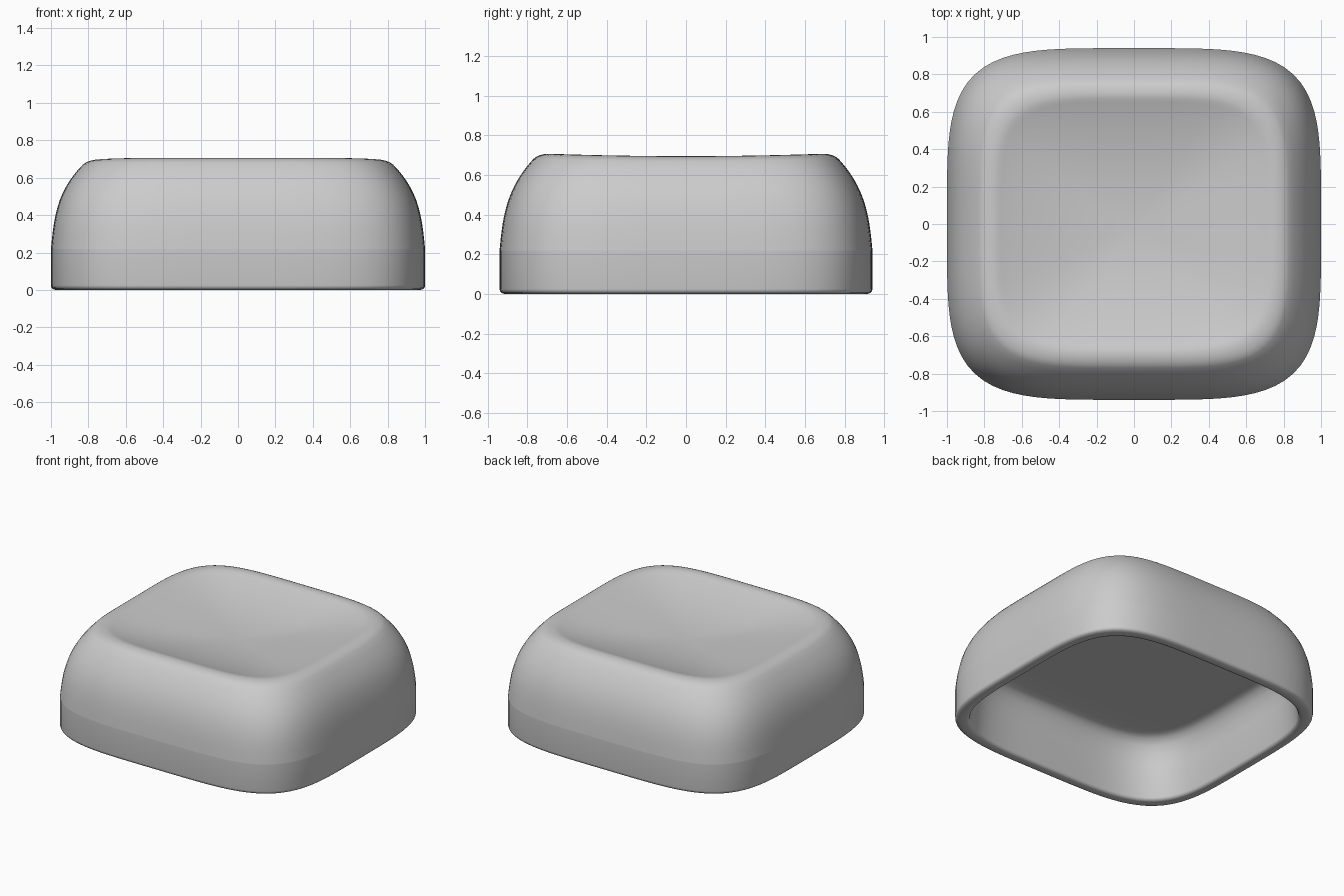
import bpy
import bmesh
import math

cube = bpy.data.objects.get("Cube")
if cube:
    bpy.data.objects.remove(cube)

SEGMENTS = 128
SQUARENESS = 4.3
NARROWER = 0.06      # depth half-size is this much less than the width half-size
BAND = 0.22          # height of the straight lower band
SHOULDER = 0.68      # height where the walls roll into the rim

# Profile of (half width, height), from the inner ceiling out and up to the dish
profile = [(0.3, 0.43), (0.6, 0.43), (0.77, 0.43), (0.81, 0.425), (0.84, 0.41),
           (0.865, 0.375), (0.885, 0.32), (0.9, 0.25), (0.92, 0.02), (0.926, 0.006),
           (0.94, 0), (0.975, 0), (0.99, 0.005), (0.998, 0.014), (1, 0.025)]

# Outer wall: straight band, then a curve leaning inwards
STEPS = 14
band_ring = len(profile)
for i in range(STEPS + 1):
    t = i / STEPS
    profile.append((1 - 0.17 * (0.25 * t + 0.75 * t ** 3), BAND + (SHOULDER - BAND) * t))

# Rounded rim
profile += [(0.815, 0.691), (0.798, 0.699), (0.775, 0.705), (0.75, 0.707),
            (0.73, 0.704), (0.71, 0.698)]

# Shallow bowl in the top
for i in range(14, 0, -1):
    r = 0.68 * i / 14
    profile.append((r, 0.6 + 0.1 * (r / 0.72) ** 2))


def ring(bm, half, height):
    """One rounded-square loop of vertices."""
    depth = half - NARROWER * min(1, half / 0.7)
    verts = []
    for k in range(SEGMENTS):
        a = 2 * math.pi * k / SEGMENTS
        c, s = math.cos(a), math.sin(a)
        r = (abs(c) ** SQUARENESS + abs(s) ** SQUARENESS) ** (-1 / SQUARENESS)
        y = depth * r * s
        # The side rims sag slightly towards the middle
        sag = 0.012 * max(0, (height - 0.5) / 0.2) * (1 - min(1, (y / 0.7) ** 2))
        verts.append(bm.verts.new((half * r * c, y, height - sag)))
    return verts


# Loft the shell
bm = bmesh.new()
rings = [ring(bm, half, height) for half, height in profile]
for lower, upper in zip(rings, rings[1:]):
    for k in range(SEGMENTS):
        n = (k + 1) % SEGMENTS
        bm.faces.new((lower[k], lower[n], upper[n], upper[k]))
bm.faces.new(rings[0])
centre = bm.verts.new((0, 0, 0.594))
for k in range(SEGMENTS):
    bm.faces.new((rings[-1][k], rings[-1][(k + 1) % SEGMENTS], centre))
bmesh.ops.recalc_face_normals(bm, faces=bm.faces)

# Smooth surface with one crisp line above the lower band
for face in bm.faces:
    face.smooth = True
line = set(rings[band_ring])
for edge in bm.edges:
    if edge.verts[0] in line and edge.verts[1] in line:
        edge.smooth = False

mesh = bpy.data.meshes.new("keycap_shell")
bm.to_mesh(mesh)
bm.free()
shell = bpy.data.objects.new("keycap_shell", mesh)
bpy.context.collection.objects.link(shell)

# Plain grey plastic
grey = bpy.data.materials.new("light_grey_plastic")
grey.use_nodes = True
colour = (0.6, 0.6, 0.6, 1)
grey.diffuse_color = colour
grey.node_tree.nodes["Principled BSDF"].inputs["Base Color"].default_value = colour
mesh.materials.append(grey)
